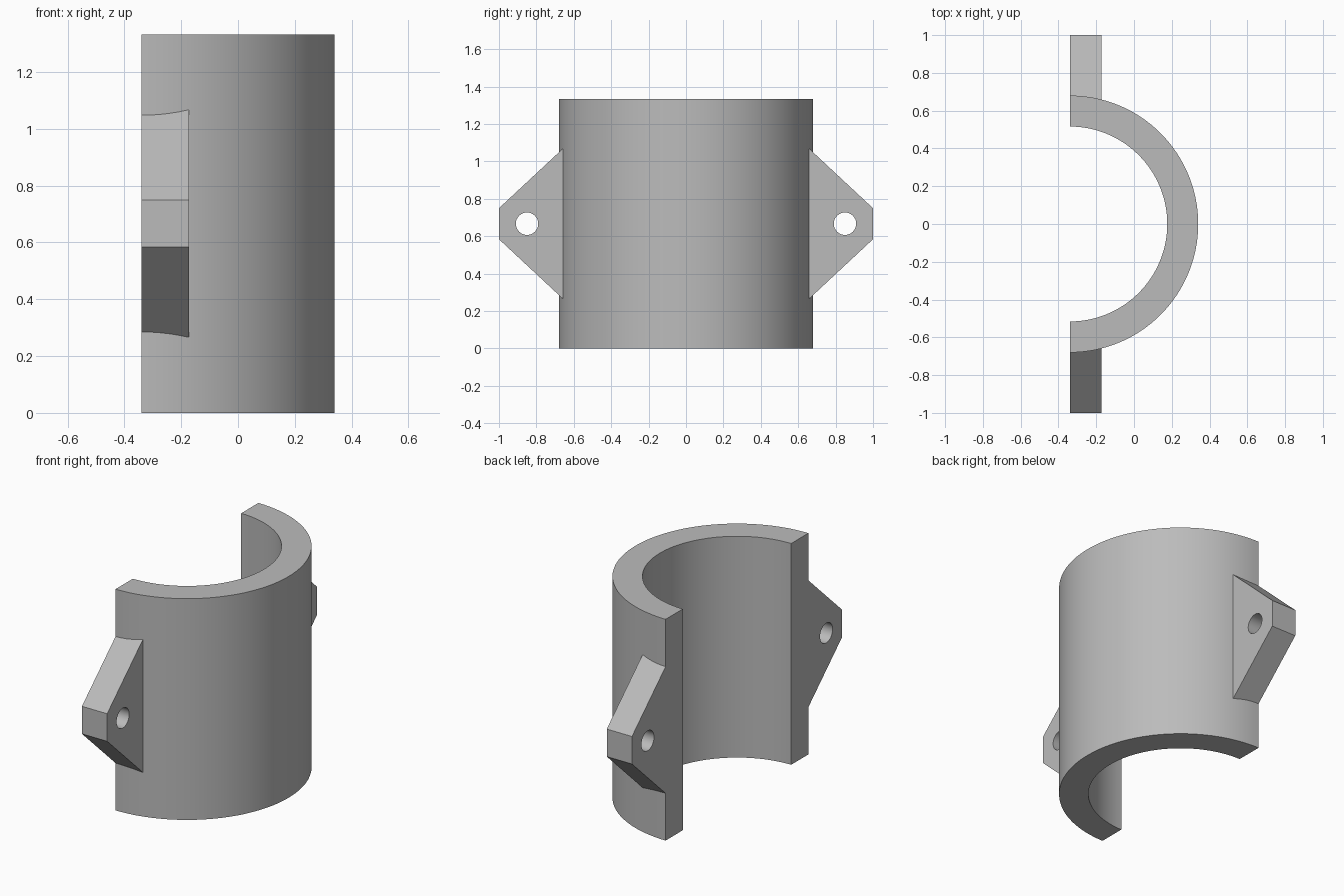
import bpy, bmesh
from math import pi, sin, cos, radians

cube = bpy.data.objects.get("Cube")
if cube:
    bpy.data.objects.remove(cube, do_unlink=True)

HEIGHT, OUTER, INNER = 1.333, 0.68, 0.516
BACK, LUG_DEPTH = -0.34, 0.168
MID = HEIGHT / 2

grey = bpy.data.materials.new("plain grey")
grey.use_nodes = True
grey.diffuse_color = (0.5, 0.5, 0.5, 1)
grey.node_tree.nodes["Principled BSDF"].inputs["Base Color"].default_value = (0.5, 0.5, 0.5, 1)


def prism(name, outline, offset):
    """Extrude a closed planar outline along offset into a solid."""
    bm = bmesh.new()
    face = bm.faces.new([bm.verts.new(p) for p in outline])
    top = bmesh.ops.extrude_face_region(bm, geom=[face])["geom"]
    bmesh.ops.translate(bm, vec=offset, verts=[v for v in top if isinstance(v, bmesh.types.BMVert)])
    bmesh.ops.recalc_face_normals(bm, faces=bm.faces)
    mesh = bpy.data.meshes.new(name)
    bm.to_mesh(mesh)
    bm.free()
    mesh.materials.append(grey)
    obj = bpy.data.objects.new(name, mesh)
    bpy.context.collection.objects.link(obj)
    return obj


def smooth(obj):
    bpy.ops.object.select_all(action="DESELECT")
    obj.select_set(True)
    bpy.context.view_layer.objects.active = obj
    bpy.ops.object.shade_smooth_by_angle(angle=radians(30))


def arc(radius, steps=64):
    angles = [-pi / 2 + pi * i / steps for i in range(steps + 1)]
    return [(BACK + radius * cos(a), radius * sin(a), 0) for a in angles]


# Half-round sleeve
sleeve = prism("half_sleeve", arc(OUTER) + arc(INNER)[::-1], (0, 0, HEIGHT))
smooth(sleeve)

# Tapered lugs, each with a round bolt hole
for side, label in ((-1, "front"), (1, "back")):
    half = [(0.65, 0.4), (0.66, 0.4), (1.0, 0.083)]
    profile = half + [(y, -z) for y, z in reversed(half)]
    lug = prism(label + "_lug", [(BACK, side * y, MID + z) for y, z in profile], (LUG_DEPTH, 0, 0))

    circle = [(BACK - 0.1, side * 0.85 + 0.06 * cos(a), MID + 0.06 * sin(a))
              for a in (2 * pi * i / 32 for i in range(32))]
    cutter = prism(label + "_hole_cutter", circle, (LUG_DEPTH + 0.2, 0, 0))
    hole = lug.modifiers.new("bolt hole", "BOOLEAN")
    hole.operation = "DIFFERENCE"
    hole.solver = "EXACT"
    hole.object = cutter

    # Bake the hole into the lug, then discard its cutter
    bpy.context.view_layer.objects.active = lug
    bpy.ops.object.modifier_apply(modifier=hole.name)
    bpy.data.objects.remove(cutter, do_unlink=True)
    smooth(lug)
